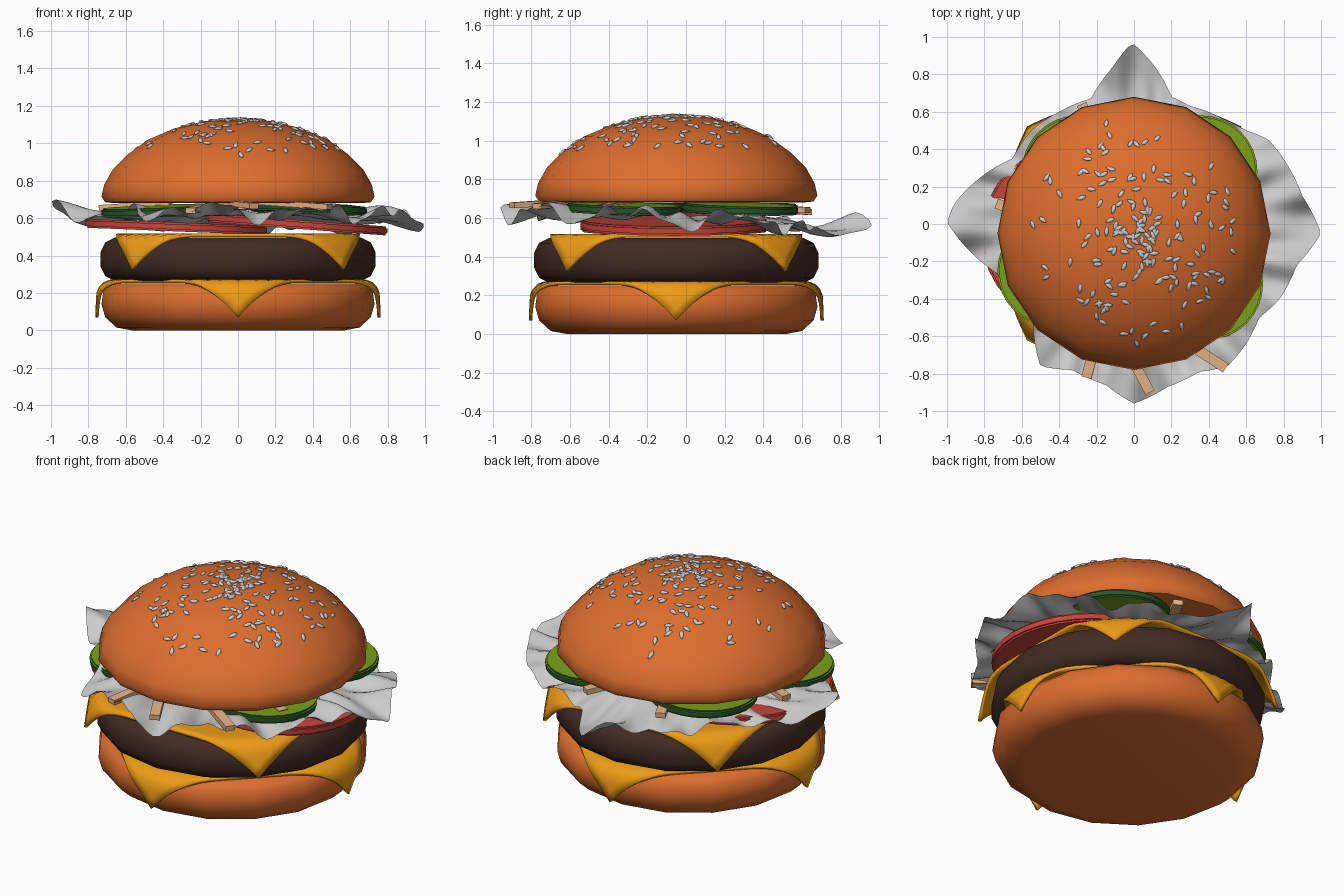
import bpy, bmesh, random
from math import sin, cos, pi, atan2, hypot, radians
from mathutils import Matrix, Vector

if "Cube" in bpy.data.objects:
    bpy.data.objects.remove(bpy.data.objects["Cube"])

random.seed(4)
CY = -0.05          # the stack sits slightly towards the front
SIDES = 16


def material(name, rgb):
    m = bpy.data.materials.new(name)
    m.diffuse_color = (*rgb, 1)
    m.use_nodes = True
    m.node_tree.nodes["Principled BSDF"].inputs["Base Color"].default_value = m.diffuse_color
    return m


BUN = material("bun", (0.72, 0.155, 0.028))
PATTY = material("patty", (0.055, 0.024, 0.017))
CHEESE = material("cheese", (0.85, 0.33, 0.008))
TOMATO = material("tomato", (0.58, 0.06, 0.045))
PICKLE = material("pickle", (0.2, 0.36, 0.01))
RIND = material("rind", (0.02, 0.09, 0.025))
ONION = material("onion", (0.8, 0.45, 0.23))


def finish(name, bm, mats=(), angle=40):
    me = bpy.data.meshes.new(name)
    bmesh.ops.recalc_face_normals(bm, faces=bm.faces)
    bm.to_mesh(me)
    bm.free()
    ob = bpy.data.objects.new(name, me)
    bpy.context.collection.objects.link(ob)
    for m in mats:
        me.materials.append(m)
    if angle:
        bpy.ops.object.select_all(action='DESELECT')
        ob.select_set(True)
        bpy.context.view_layer.objects.active = ob
        bpy.ops.object.shade_smooth_by_angle(angle=radians(angle))
    return ob


def lathe(name, profile, mat):
    """Revolve a closed (radius, z) profile around the stack axis."""
    bm = bmesh.new()
    vs = [bm.verts.new((r, CY, z)) for r, z in profile]
    es = [bm.edges.new(p) for p in zip(vs, vs[1:])]
    bmesh.ops.spin(bm, geom=vs + es, cent=(0, CY, 0), axis=(0, 0, 1),
                   angle=2 * pi, steps=SIDES)
    bmesh.ops.remove_doubles(bm, verts=bm.verts, dist=1e-4)
    return finish(name, bm, [mat], 50)


def lerp_table(table, x):
    for (x0, y0), (x1, y1) in zip(table, table[1:]):
        if x0 <= x <= x1:
            return y0 + (y1 - y0) * (x - x0) / (x1 - x0)
    return table[-1][1]


# Buns and patty
lathe("bottom_bun", [(0, 0), (.57, 0), (.65, .015), (.71, .07), (.73, .14),
                     (.72, .21), (.68, .25), (0, .25)], BUN)
lathe("patty", [(0, .265), (.66, .265), (.71, .29), (.735, .34), (.735, .42),
                (.71, .47), (.66, .495), (0, .495)], PATTY)
dome = [(.73, .715), (.715, .78), (.67, .86), (.59, .94), (.48, 1.02),
        (.34, 1.08), (.18, 1.118), (0, 1.13)]
lathe("top_bun", [(0, .68), (.66, .68), (.71, .685)] + dome, BUN)


# Cheese slices: a square sheet whose corners bend over the rim
def cheese(name, z, half_diag, rim, bend_r, bend, turn, n=28):
    bm = bmesh.new()
    h = half_diag / 2 ** .5
    bmesh.ops.create_grid(bm, x_segments=n, y_segments=n, size=h)
    for v in bm.verts:
        d = v.co.xy.length
        a = atan2(v.co.y, v.co.x) + turn
        over = max(0, d - rim)
        t = min(over / bend_r, bend)
        rest = max(0, over - bend_r * bend)
        r = min(d, rim) + bend_r * sin(t) + rest * cos(bend)
        v.co = (r * cos(a), CY + r * sin(a),
                z - bend_r * (1 - cos(t)) - rest * sin(bend))
    ob = finish(name, bm, [CHEESE])
    s = ob.modifiers.new("thickness", 'SOLIDIFY')
    s.thickness, s.offset = 0.018, 0


cheese("lower_cheese", .263, .91, .67, .08, radians(88), pi / 4)
cheese("upper_cheese", .508, .92, .69, .07, radians(72), 0)


# Round slices (tomato, pickle)
def disc(name, loc, r, h, tilt, mats):
    bm = bmesh.new()
    bmesh.ops.create_cone(bm, cap_ends=True, segments=32, radius1=r, radius2=r, depth=h)
    rim = [e for e in bm.edges if abs(e.verts[0].co.z - e.verts[1].co.z) < 1e-5]
    bmesh.ops.bevel(bm, geom=rim, offset=h * .2, segments=2, affect='EDGES')
    bm.normal_update()
    for f in bm.faces:
        f.material_index = 0 if abs(f.normal.z) > .95 else len(mats) - 1
    bm.transform(Matrix.Translation(loc) @ Matrix.Rotation(tilt[1], 4, 'Y')
                 @ Matrix.Rotation(tilt[0], 4, 'X'))
    finish(name, bm, mats)


disc("tomato_left", (-.33, -.06, .553), .485, .048, (0, .04), [TOMATO])
disc("tomato_right", (.315, -.06, .567), .485, .048, (0, .075), [TOMATO])
for i, (x, y) in enumerate([(-.43, -.25), (.39, -.32), (-.3, .28), (.36, .28)]):
    disc(f"pickle_{i}", (x, y, .64 + .008 * (i % 2)), .3, .045,
         (.03 * (-1) ** i, .04 * (1 if x > 0 else -1)), [PICKLE, RIND])

# Lettuce: ruffled sheet following a four-cornered outline
outline = [(1, -.05), (.9, .15), (.83, .3), (.72, .45), (.6, .5), (.48, .56),
           (.3, .63), (.2, .68), (.12, .83), (-.01, .97), (-.12, .83),
           (-.23, .67), (-.4, .6), (-.55, .5), (-.65, .35), (-.82, .25),
           (-.96, .11), (-1, .01), (-.92, -.1), (-.78, -.23), (-.64, -.32),
           (-.54, -.52), (-.5, -.76), (-.33, -.78), (-.15, -.86), (0, -.96),
           (.18, -.87), (.35, -.79), (.5, -.76), (.6, -.64), (.67, -.5),
           (.78, -.4), (.87, -.22)]
polar = sorted((atan2(y, x) % (2 * pi), hypot(x, y)) for x, y in outline)
polar = ([(polar[-1][0] - 2 * pi, polar[-1][1])] + polar
         + [(polar[0][0] + 2 * pi, polar[0][1])])
bm = bmesh.new()
N, RINGS = 192, 18
rings = []
for j in range(1, RINGS + 1):
    k = j / RINGS
    ring = []
    for i in range(N):
        a = 2 * pi * i / N
        r = k * lerp_table(polar, a)
        x, y = r * cos(a), r * sin(a)
        w = max(0, (r - .4) / .6)
        z = (.612 + w * (.045 * sin(9 * a + 5 * k) + .03 * sin(17 * a - 9 * k + 1)
             + .02 * sin(29 * a + 3)) - .035 * w * sin(a + .3)
             - .05 * sin(pi * min(1, w)) * max(0, sin(a)))
        ring.append(bm.verts.new((x, y, z)))
    rings.append(ring)
mid = bm.verts.new((0, 0, .612))
for i in range(N):
    n = (i + 1) % N
    bm.faces.new((mid, rings[0][i], rings[0][n]))
    for p, q in zip(rings, rings[1:]):
        bm.faces.new((p[i], q[i], q[n], p[n]))
finish("lettuce", bm, angle=80)

# Onion sticks poking out: outer end x, y, z, heading in degrees, length
for i, (x, y, z, head, length) in enumerate([
        (-.255, -.82, .64, -105, .5), (.085, -.9, .665, -62, .6),
        (.49, -.77, .66, -33, .6), (.6, -.43, .655, -20, .4),
        (-.28, .64, .63, 115, .4), (.22, .63, .64, 60, .4),
        (-.735, .11, .655, 160, .4)]):
    bm = bmesh.new()
    bmesh.ops.create_cube(bm, size=1)
    bm.transform(Matrix.Translation((x, y, z)) @ Matrix.Rotation(radians(head), 4, 'Z')
                 @ Matrix.Rotation(.06, 4, 'Y')
                 @ Matrix.Translation((-length / 2, 0, 0))
                 @ Matrix.Diagonal((length, .055, .03, 1)))
    finish(f"onion_stick_{i}", bm, [ONION], 0)

# Sesame seeds: teardrops laid on the dome, densest at the crown
height = dome[::-1]
bm = bmesh.new()
for i in range(175):
    a = random.uniform(0, 2 * pi)
    r = random.uniform(.01, .56 if i % 12 else .68)
    off = (a + pi / SIDES) % (2 * pi / SIDES) - pi / SIDES
    rp = r * cos(pi / SIDES - abs(off)) ** 0 * cos(abs(abs(off) - pi / SIDES)) / cos(pi / SIDES)
    slope = (lerp_table(height, rp + .02) - lerp_table(height, max(0, rp - .02))) / .04
    normal = Vector((-slope * cos(a), -slope * sin(a), 1)).normalized()
    pos = Vector((r * cos(a), CY + r * sin(a), lerp_table(height, rp))) + normal * .003
    seed = bmesh.ops.create_icosphere(bm, subdivisions=2, radius=1)["verts"]
    mat = (Matrix.Translation(pos) @ normal.to_track_quat('Z', 'Y').to_matrix().to_4x4()
           @ Matrix.Rotation(random.uniform(0, 2 * pi), 4, 'Z'))
    for v in seed:
        taper = 1 - .55 * max(0, v.co.x)
        v.co = mat @ Vector((v.co.x * .027, v.co.y * .012 * taper, v.co.z * .008 * taper))
finish("sesame_seeds", bm, angle=60)
